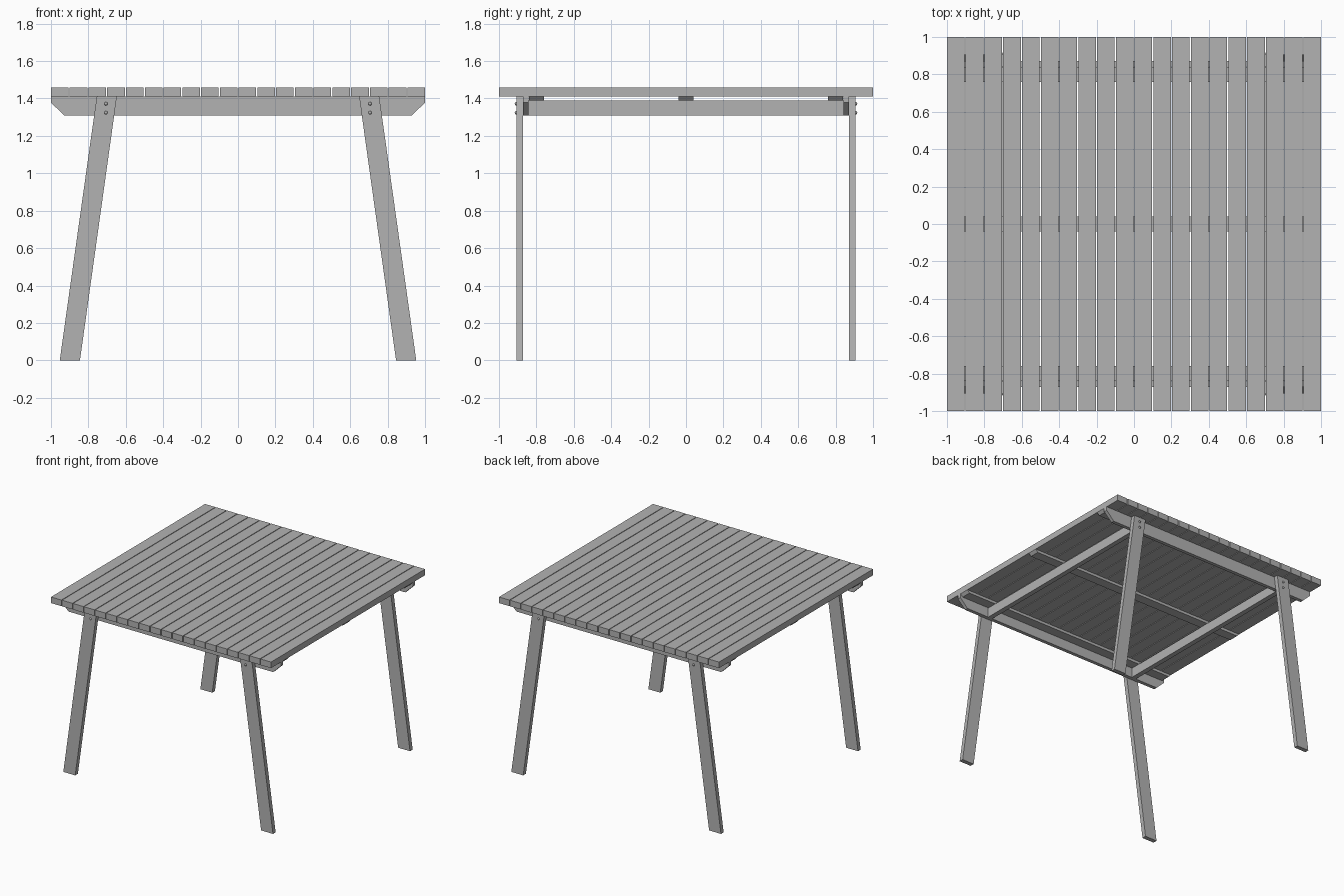
import bpy
import bmesh
from math import radians

if "Cube" in bpy.data.objects:
    bpy.data.objects.remove(bpy.data.objects["Cube"])

# Dark grey stain shared by all the timber
stain = bpy.data.materials.new("grey_stain")
stain.diffuse_color = (0.45, 0.45, 0.45, 1)
stain.use_nodes = True
stain.node_tree.nodes["Principled BSDF"].inputs["Base Color"].default_value = stain.diffuse_color


def prism_y(name, profile, y0, y1):
    """Extrude an (x, z) outline from y0 to y1."""
    bm = bmesh.new()
    face = bm.faces.new([bm.verts.new((x, y0, z)) for x, z in profile])
    ext = bmesh.ops.extrude_face_region(bm, geom=[face])
    moved = [v for v in ext["geom"] if isinstance(v, bmesh.types.BMVert)]
    bmesh.ops.translate(bm, verts=moved, vec=(0, y1 - y0, 0))
    bmesh.ops.recalc_face_normals(bm, faces=bm.faces)
    mesh = bpy.data.meshes.new(name)
    bm.to_mesh(mesh)
    bm.free()
    mesh.materials.append(stain)
    obj = bpy.data.objects.new(name, mesh)
    bpy.context.collection.objects.link(obj)
    return obj


def box(name, x0, x1, y0, y1, z0, z1):
    return prism_y(name, [(x0, z0), (x1, z0), (x1, z1), (x0, z1)], y0, y1)


TOP, UNDER, LOW = 1.46, 1.41, 1.31

# Table top: twenty boards with narrow gaps
COUNT, WIDTH = 20, 0.0945
pitch = (2 - WIDTH) / (COUNT - 1)
for i in range(COUNT):
    x = -1 + i * pitch
    box(f"top_board_{i + 1}", x, x + WIDTH, -1, 1, UNDER, TOP)

# Battens under the boards, with chamfered ends
batten = [(-1, UNDER), (-0.98, 1.388), (0.98, 1.388), (1, UNDER)]
for i, y in enumerate((-0.8, 0, 0.8)):
    prism_y(f"batten_{i + 1}", batten, y - 0.04, y + 0.04)

# Side rails with angled lower corners
rail = [(-1, UNDER), (-1, 1.378), (-0.93, LOW), (0.93, LOW), (1, 1.378), (1, UNDER)]
for label, s in (("front", -1), ("back", 1)):
    prism_y(f"{label}_rail", rail, s * 0.843, s * 0.872)

    for side, m in (("left", -1), ("right", 1)):
        # Splayed legs on the outer face of each rail
        leg = [(m * 0.845, 0), (m * 0.953, 0), (m * 0.755, UNDER), (m * 0.648, UNDER)]
        prism_y(f"{label}_{side}_leg", leg, s * 0.872, s * 0.907)

        # Domed bolt heads
        for k, z in enumerate((1.324, 1.372)):
            bpy.ops.mesh.primitive_uv_sphere_add(
                segments=16, ring_count=8, radius=0.009,
                location=(m * 0.706, s * 0.907, z), rotation=(radians(90), 0, 0))
            bolt = bpy.context.object
            bolt.name = f"{label}_{side}_bolt_{k + 1}"
            bolt.data.materials.append(stain)
            bpy.ops.object.shade_smooth_by_angle()

# Cross beams joining the two rails
for side, m in (("left", -1), ("right", 1)):
    box(f"{side}_cross_beam", m * 0.706 - 0.02, m * 0.706 + 0.02, -0.843, 0.843, LOW, 1.388)
